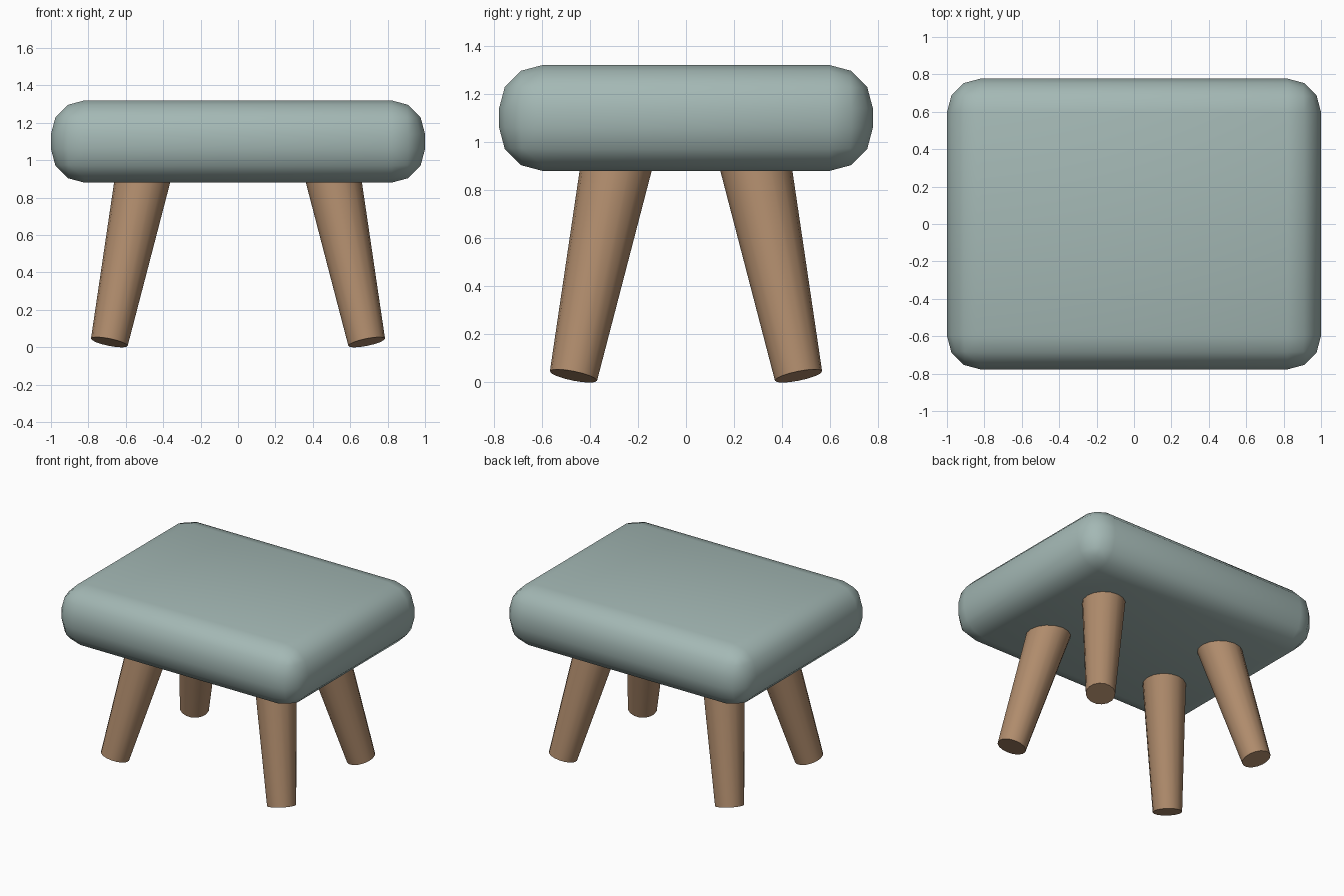
import bpy
import math
from mathutils import Vector

cube = bpy.data.objects.get("Cube")
if cube:
    bpy.data.objects.remove(cube, do_unlink=True)


def make_material(name, rgb):
    mat = bpy.data.materials.new(name)
    mat.use_nodes = True
    color = (*rgb, 1.0)
    mat.diffuse_color = color
    mat.node_tree.nodes["Principled BSDF"].inputs["Base Color"].default_value = color
    return mat


fabric = make_material("grey green fabric", (0.37, 0.48, 0.46))
wood = make_material("warm wood", (0.43, 0.26, 0.15))


def finish(obj, name, mat, angle):
    obj.name = name
    obj.data.materials.append(mat)
    bpy.ops.object.shade_smooth_by_angle(angle=math.radians(angle))


# Cushion: a thick slab with generously rounded edges
bpy.ops.mesh.primitive_cube_add(size=1, location=(0, 0, 1.1))
cushion = bpy.context.object
cushion.scale = (2.0, 1.555, 0.44)
bpy.ops.object.transform_apply(location=False, rotation=False, scale=True)
bevel = cushion.modifiers.new("rounded edges", 'BEVEL')
bevel.width = 0.18
bevel.segments = 3
bpy.ops.object.modifier_apply(modifier=bevel.name)
finish(cushion, "cushion", fabric, 50)

# Legs: tapered and splayed outward, their tops sunk into the cushion
for side, sx in (("left", 1), ("right", -1)):
    for end, sy in (("front", -1), ("back", 1)):
        foot = Vector((0.688 * sx, 0.468 * sy, 0.027))
        top = Vector((0.492 * sx, 0.272 * sy, 0.99))
        axis = top - foot
        bpy.ops.mesh.primitive_cone_add(
            vertices=16, radius1=0.1, radius2=0.153, depth=axis.length,
            location=(foot + top) / 2,
            rotation=axis.to_track_quat('Z', 'Y').to_euler())
        finish(bpy.context.object, f"{end}_{side}_leg", wood, 40)
